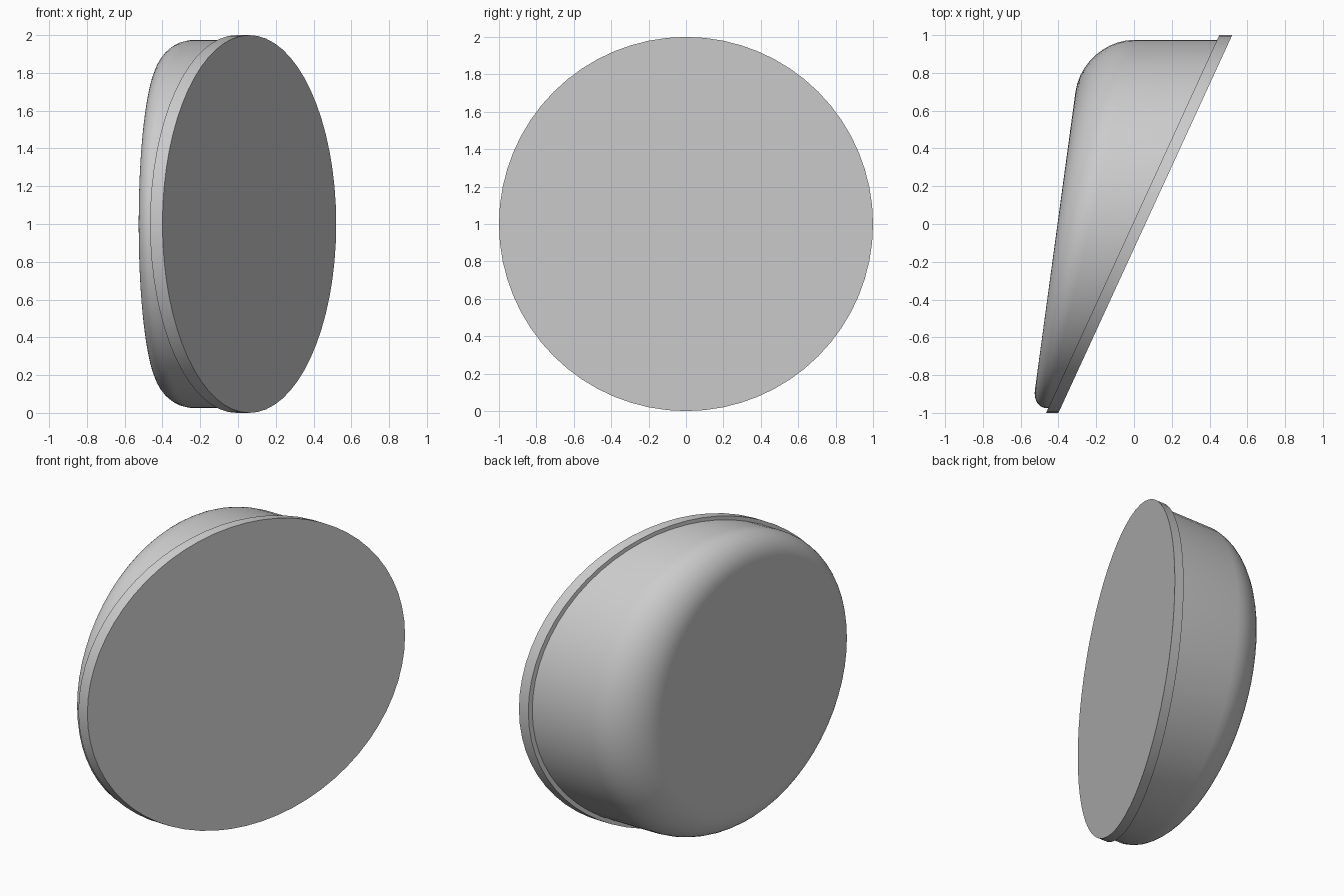
import bpy, bmesh, math

if "Cube" in bpy.data.objects:
    bpy.data.objects.remove(bpy.data.objects["Cube"])

SEG = 64
grey = bpy.data.materials.new("light_grey")
grey.diffuse_color = (0.6, 0.6, 0.6, 1)
grey.use_nodes = True
grey.node_tree.nodes["Principled BSDF"].inputs["Base Color"].default_value = grey.diffuse_color


def rim_back(y):
    return -0.007 + 0.4585 * y


def rim_front(y):
    return 0.06 + 0.46 * y


def shell_back(y):
    return -0.405 + 0.136 * y


def loft(name, rings):
    """Skin a list of closed rings and cap both ends."""
    bm = bmesh.new()
    loops = [[bm.verts.new(p) for p in ring] for ring in rings]
    for a, b in zip(loops, loops[1:]):
        for i in range(SEG):
            j = (i + 1) % SEG
            bm.faces.new((a[i], a[j], b[j], b[i]))
    bm.faces.new(loops[0][::-1])
    bm.faces.new(loops[-1])
    bmesh.ops.recalc_face_normals(bm, faces=bm.faces)
    mesh = bpy.data.meshes.new(name)
    bm.to_mesh(mesh)
    bm.free()
    obj = bpy.data.objects.new(name, mesh)
    bpy.context.collection.objects.link(obj)
    mesh.materials.append(grey)
    bpy.ops.object.select_all(action='DESELECT')
    obj.select_set(True)
    bpy.context.view_layer.objects.active = obj
    bpy.ops.object.shade_smooth_by_angle(angle=math.radians(30))
    return obj


def ring(radius, x_of):
    """Ring round the x axis; radius and x depend on the angle."""
    pts = []
    for i in range(SEG):
        a = 2 * math.pi * i / SEG
        r = radius(math.sin(a))
        y = r * math.sin(a)
        pts.append((x_of(y, math.sin(a)), y, 1 + r * math.cos(a)))
    return pts


# Slanted disc forming the rim
loft("rim_disc", [ring(lambda s: 1.0, lambda y, s: rim_back(y)),
                  ring(lambda s: 1.0, lambda y, s: rim_front(y))])

# Wedge shaped shell, its rounding growing with the depth of the wall
R, STEPS = 0.975, 10
rings = [ring(lambda s: R, lambda y, s: rim_back(y) + 0.002)]
for k in range(STEPS + 1):
    t = math.pi / 2 * k / STEPS
    rings.append(ring(
        lambda s, t=t: R - (0.185 + 0.09 * s) * (1 - math.cos(t)),
        lambda y, s, t=t: shell_back(y) + (0.175 + 0.10 * s) * (1 - math.sin(t))))
loft("rounded_shell", rings)
